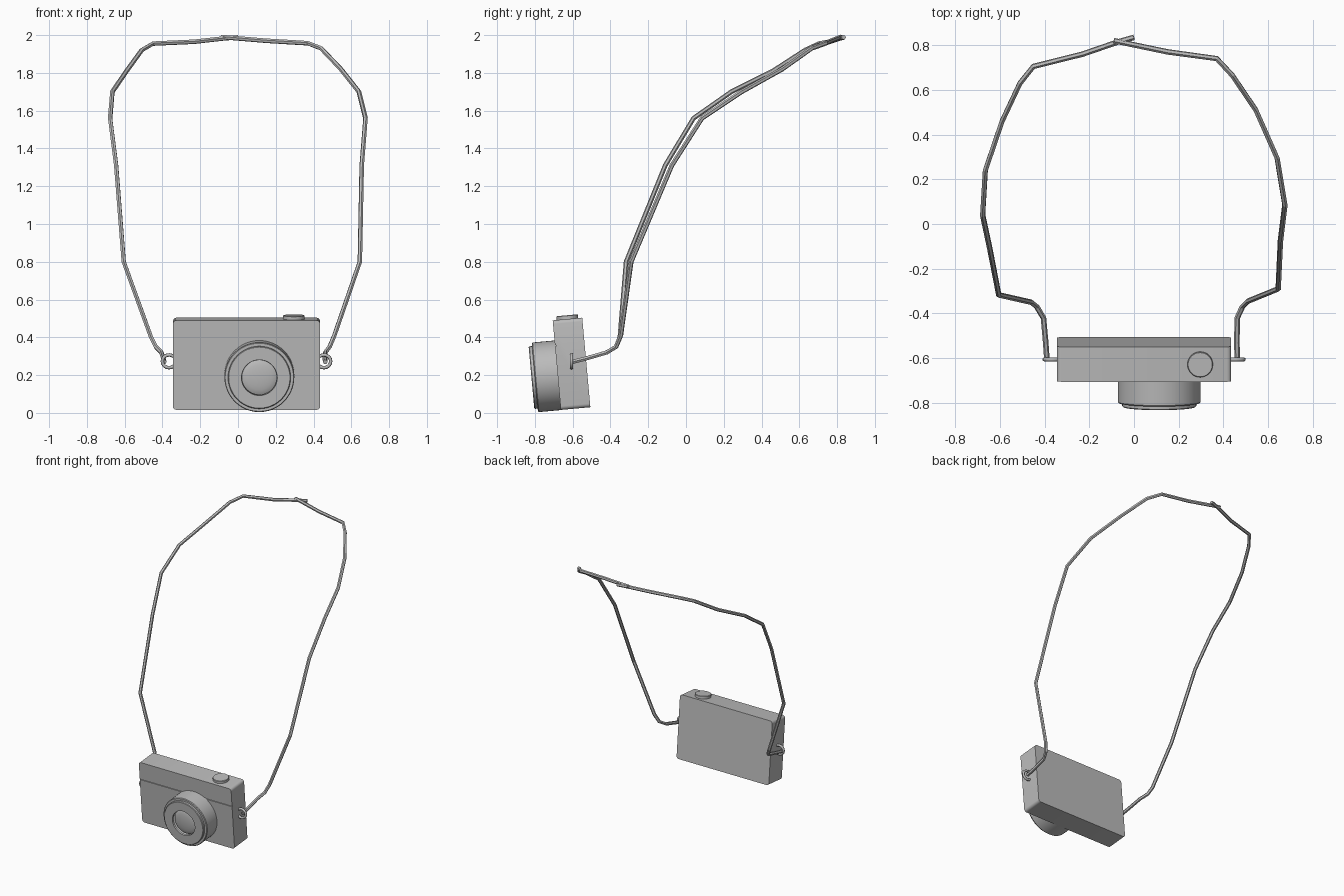
import bpy, bmesh, math
from mathutils import Matrix, Vector

cube = bpy.data.objects.get("Cube")
if cube:
    bpy.data.objects.remove(cube)

grey = bpy.data.materials.new("plain_grey")
grey.use_nodes = True
grey.diffuse_color = (0.5, 0.5, 0.5, 1)
grey.node_tree.nodes["Principled BSDF"].inputs["Base Color"].default_value = (0.5, 0.5, 0.5, 1)

# The camera leans forward; its parts are modelled upright around their own centre
LEAN = Matrix.Translation((0.045, -0.606, 0.26)) @ Matrix.Rotation(math.radians(5.2), 4, "X")
W, D, H = 0.39, 0.0785, 0.238


def add(name, bm, matrix=LEAN, smooth=False):
    bmesh.ops.recalc_face_normals(bm, faces=bm.faces)
    mesh = bpy.data.meshes.new(name)
    bm.to_mesh(mesh)
    bm.free()
    mesh.transform(matrix)
    mesh.materials.append(grey)
    ob = bpy.data.objects.new(name, mesh)
    bpy.context.collection.objects.link(ob)
    if smooth:
        select(ob)
        bpy.ops.object.shade_smooth_by_angle(angle=math.radians(30))
    return ob


def select(ob):
    bpy.ops.object.select_all(action="DESELECT")
    ob.select_set(True)
    bpy.context.view_layer.objects.active = ob


def box(half, centre):
    bm = bmesh.new()
    size = Matrix.Diagonal((*[2 * h for h in half], 1))
    bmesh.ops.create_cube(bm, size=1, matrix=Matrix.Translation(centre) @ size)
    return bm


def lathe(profile, steps=48):
    """Spin (radius, height) points around z."""
    bm = bmesh.new()
    verts = [bm.verts.new((r, 0, h)) for r, h in profile]
    edges = [bm.edges.new(pair) for pair in zip(verts, verts[1:])]
    bmesh.ops.spin(bm, geom=verts + edges, cent=(0, 0, 0), axis=(0, 0, 1),
                   angle=math.tau, steps=steps)
    bmesh.ops.remove_doubles(bm, verts=bm.verts, dist=0.0001)
    return bm


def tube(name, points, radius, closed=False, sides=1):
    curve = bpy.data.curves.new(name, "CURVE")
    curve.dimensions = "3D"
    curve.bevel_depth = radius
    curve.bevel_resolution = sides
    curve.use_fill_caps = True
    spline = curve.splines.new("POLY")
    spline.points.add(len(points) - 1)
    for p, co in zip(spline.points, points):
        p.co = (*co, 1)
    spline.use_cyclic_u = closed
    spline.use_smooth = False
    ob = bpy.data.objects.new(name, curve)
    bpy.context.collection.objects.link(ob)
    curve.materials.append(grey)
    select(ob)
    bpy.ops.object.convert(target="MESH")
    return ob


# Body: a block with its four front-to-back edges rounded
bm = box((W, D, H), (0, 0, 0))
long_edges = [e for e in bm.edges if abs(e.verts[0].co.y - e.verts[1].co.y) > D]
bmesh.ops.bevel(bm, geom=long_edges, offset=0.02, segments=4, profile=0.5, affect="EDGES")
body = add("camera_body", bm, smooth=True)

# Seam across the front, under the top cover
cutter = add("seam_cutter", box((W + 0.1, 0.006, 0.004), (0, -D, 0.103)))
cutter.hide_render = True
cutter.hide_viewport = True
seam = body.modifiers.new("seam", "BOOLEAN")
seam.operation = "DIFFERENCE"
seam.object = cutter

# Lens barrel, front ring and domed glass
to_front = LEAN @ Matrix.Translation((0.068, 0, -0.054)) @ Matrix.Rotation(math.pi / 2, 4, "X")
barrel = [(0.185, D - 0.01), (0.185, 0.195), (0.181, 0.2), (0.166, 0.2),
          (0.166, 0.214), (0.162, 0.218), (0.095, 0.218), (0.093, 0.205)]
add("lens_barrel", lathe(barrel), to_front, smooth=True)
glass = [(0.094 * math.sin(a), 0.19 + 0.018 * math.cos(a))
         for a in [math.pi / 2 * i / 6 for i in range(7)]]
add("lens_glass", lathe(glass), to_front, smooth=True)

# Shutter button
button = [(0, 0.02), (0.054, 0.02), (0.057, 0.017), (0.057, -0.005)]
add("shutter_button", lathe(button, 32), LEAN @ Matrix.Translation((0.251, 0, H)), smooth=True)

# Strap rings on both sides
for name, x in (("left_ring", 0.455), ("right_ring", -0.365)):
    ring = [(x + 0.036 * math.cos(a), -0.606, 0.273 + 0.034 * math.sin(a))
            for a in [math.tau * i / 16 for i in range(16)]]
    ob = tube(name, ring, 0.009, closed=True, sides=2)
    select(ob)
    bpy.ops.object.shade_smooth_by_angle(angle=math.radians(60))

# Neck strap in two halves that cross behind the neck
tube("left_strap", [
    (0.462, -0.6, 0.27), (0.46, -0.53, 0.288), (0.462, -0.42, 0.32), (0.485, -0.37, 0.35),
    (0.51, -0.345, 0.41), (0.645, -0.29, 0.8), (0.655, -0.075, 1.31), (0.675, 0.085, 1.56),
    (0.64, 0.295, 1.7), (0.545, 0.51, 1.82), (0.44, 0.665, 1.93), (0.37, 0.74, 1.957),
    (0.15, 0.77, 1.97), (-0.09, 0.82, 1.99)], 0.0125)
tube("right_strap", [
    (-0.39, -0.6, 0.27), (-0.395, -0.53, 0.288), (-0.405, -0.42, 0.32), (-0.435, -0.37, 0.35),
    (-0.46, -0.35, 0.4), (-0.605, -0.317, 0.8), (-0.645, -0.11, 1.31), (-0.677, 0.04, 1.56),
    (-0.665, 0.24, 1.7), (-0.59, 0.46, 1.81), (-0.51, 0.63, 1.92), (-0.45, 0.705, 1.955),
    (-0.23, 0.76, 1.965), (-0.07, 0.815, 1.983), (0, 0.835, 1.988)], 0.0125)
